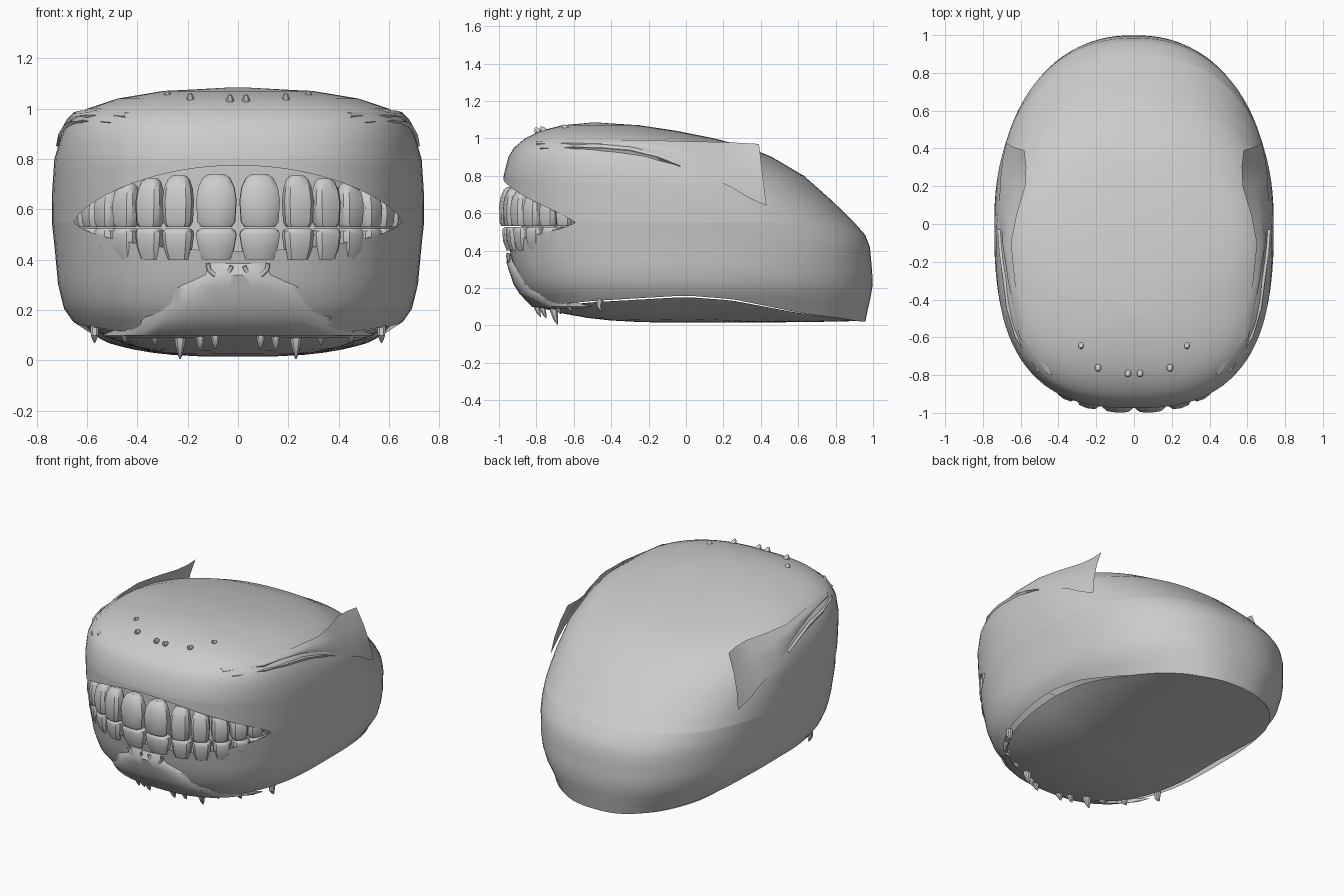
import bpy, math
from math import sin, cos, pi
from mathutils import Vector, Matrix

if "Cube" in bpy.data.objects:
    bpy.data.objects.remove(bpy.data.objects["Cube"])

# height: front y, back y, y of widest point, half width
RINGS = [(0.00, -.74, .955, 0, .55), (0.12, -.81, .98, 0, .63), (0.20, -.88, 1.0, 0, .69),
         (0.30, -.92, .995, 0, .715), (0.46, -.955, .98, 0, .73), (0.55, -.965, .90, 0, .74),
         (0.65, -.975, .80, -.02, .74), (0.80, -.975, .63, -.10, .73), (0.90, -.95, .46, -.20, .70),
         (0.95, -.92, .34, -.25, .67), (1.00, -.86, .15, -.32, .60), (1.04, -.78, -.05, -.38, .48),
         (1.07, -.66, -.25, -.44, .30), (1.085, -.50, -.48, -.49, .02)]
NF, NB = 2.6, 2.3
COLS = 96


def interp(table, t):
    """Linear lookup of a row table keyed on its first column."""
    if t <= table[0][0]:
        return table[0][1:]
    for a, b in zip(table, table[1:]):
        if t <= b[0]:
            k = (t - a[0]) / (b[0] - a[0])
            return [p + (q - p) * k for p, q in zip(a[1:], b[1:])]
    return table[-1][1:]


def skin(th, z):
    yf, yb, yc, w = interp(RINGS, z)
    c, s = cos(th), sin(th)
    n, r = (NF, yc - yf) if s < 0 else (NB, yb - yc)
    return Vector((math.copysign(abs(c) ** (2 / n), c) * w,
                   yc + math.copysign(abs(s) ** (2 / n), s) * r, z))


def skin_x(y, z):
    yf, yb, yc, w = interp(RINGS, z)
    n, r = (NF, yc - yf) if y < yc else (NB, yb - yc)
    return w * max(0, 1 - min(1, abs(y - yc) / r) ** n) ** (1 / n)


def skin_y(x, z):
    yf, yb, yc, w = interp(RINGS, z)
    return yc - (yc - yf) * max(0, 1 - min(1, abs(x) / w) ** NF) ** (1 / NF)


def add(name, verts, faces, angle=40):
    me = bpy.data.meshes.new(name)
    me.from_pydata([tuple(v) for v in verts], [], faces)
    me.validate()
    ob = bpy.data.objects.new(name, me)
    bpy.context.collection.objects.link(ob)
    bpy.ops.object.select_all(action='DESELECT')
    ob.select_set(True)
    bpy.context.view_layer.objects.active = ob
    bpy.ops.object.shade_smooth_by_angle(angle=math.radians(angle))
    return ob


def loft(name, rows, closed=False, caps=(False, False), angle=40):
    n = len(rows[0])
    verts = [v for r in rows for v in r]
    faces = [(i * n + j, i * n + (j + 1) % n, (i + 1) * n + (j + 1) % n, (i + 1) * n + j)
             for i in range(len(rows) - 1) for j in range(n if closed else n - 1)]
    if caps[0]:
        faces.append(tuple(range(n))[::-1])
    if caps[1]:
        faces.append(tuple(range(len(verts) - n, len(verts))))
    return add(name, verts, faces, angle)


def rim_z(y):
    return interp([(-.82, .10), (-.5, .13), (0, .16), (.25, .14), (.6, .07), (.96, .02)], y)[0]


def lips(x, front):
    k = max(0, 1 - (x / .65) ** 2) if front else 0
    return .55 - .115 * k ** .6, .55 + .225 * k ** .7


# Head skin: lower jaw and upper dome meet at the mouth corners
thetas = [2 * pi * (i + .5) / COLS for i in range(COLS)]
lower, upper = [[] for _ in range(9)], [[] for _ in range(5)]
for th in thetas:
    p = skin(th, .6)
    zl, zu = lips(p.x, sin(th) < 0)
    zr = rim_z(skin(th, .12).y)
    for i, row in enumerate(lower):
        row.append(skin(th, zr + (zl - zr) * i / 8))
    for i, row in enumerate(upper):
        row.append(skin(th, zu + (.8 - zu) * i / 4))
for z in (.85, .9, .93, .95, .975, 1, 1.02, 1.04, 1.055, 1.07, 1.078, 1.085):
    upper.append([skin(th, z) for th in thetas])
loft("lower_head", lower, True)
loft("upper_head", upper, True, (False, True))

# Underside
belly = []
for s in (.97, .9, .8, .65, .5, .3, .1):
    row = []
    for th in thetas:
        p = skin(th, .12)
        row.append((p.x * s, p.y * s, .015 + (rim_z(p.y) - .01) * s ** 3))
    belly.append(row)
loft("underside", belly, True, (False, True))

# Gum wall behind the teeth
gum = [[(x, skin_y(x, .6) + .09, z) for x in [(-.66 + 1.32 * i / 30) for i in range(31)]]
       for z in (.38, .55, .82)]
loft("gum_wall", gum)


def peg(name, origin, turn, w, d, rings, sides=10):
    """Lofted tooth: rings of (z, scale, y shift) around an origin."""
    m = Matrix.Translation(origin) @ Matrix.Rotation(turn, 4, 'Z')
    rows = []
    for z, s, dy in rings:
        row = []
        for i in range(sides):
            a = 2 * pi * (i + .5) / sides
            c, q = cos(a), sin(a)
            row.append(m @ Vector((math.copysign(abs(c) ** .7, c) * w * s,
                                   math.copysign(abs(q) ** .7, q) * d * s + dy, z)))
        rows.append(row)
    loft(name, rows, True, (True, True), 35)


def arch_y(x):
    return -.955 * max(0, 1 - (abs(x) / .68) ** NF) ** (1 / NF)


# Grinning teeth along an arch: centre x, width
for side in (-1, 1):
    for x0, w in ((.086, .165), (.238, .125), (.35, .115), (.445, .11), (.52, .105),
                  (.572, .10), (.61, .09)):
        x = x0 * side
        turn = math.atan2(arch_y(x + .01) - arch_y(x - .01), .02)
        top = .74 - .11 * (x0 / .65) ** 3
        h = top - .53
        peg("upper_tooth", (x, arch_y(x), .53), turn, w / 2, .046,
            [(0, .75, 0), (.02, .93, 0), (h * .5, 1, 0), (h * .75, .9, .004),
             (h * .93, .68, .01), (h, .4, .015)])
        peg("lower_tooth", (x, arch_y(x) + .015, .40), turn, w / 2, .044,
            [(0, .7, .01), (.05, .9, 0), (.1, 1, 0), (.115, .95, 0), (.125, .75, 0)])

# Fangs under the chin, and small nubs on the crown
for side in (-1, 1):
    for x, y, n in ((.23, -.70, .115), (.15, -.76, .08), (.09, -.79, .075), (.33, -.68, .06),
                    (.45, -.62, .05), (.57, -.46, .05)):
        r = .012 + n * .12
        peg("fang", (x * side, y, .12), 0, r, r,
            [(.02, 1, 0), (-n * .4, .85, -.006), (-n * .8, .45, .004), (-n, .1, .012)], 8)
    for x, y, z in ((.28, -.64, 1.045), (.19, -.76, 1.035), (.032, -.79, 1.03)):
        peg("crown_nub", (x * side, y, z), 0, .017, .022,
            [(-.02, 1, .01), (.008, .95, 0), (.022, .6, -.008), (.028, .2, -.012)], 8)

# Chin snout: raised patch that widens into a ledge
rows = []
for z, w, out in ((.385, .11, .0), (.34, .13, .03), (.29, .24, .028), (.22, .27, .032),
                  (.17, .37, .035), (.10, .54, .025), (.09, .50, -.03)):
    row = []
    for i in range(17):
        u = -1 + i / 8
        row.append((u * w, skin_y(u * w, z) - out * (1 - u ** 4) - .002, z))
    rows.append(row)
loft("chin_snout", rows)

for side in (-1, 1):
    # Nostril ridge
    cu = bpy.data.curves.new("nostril", 'CURVE')
    cu.dimensions, cu.bevel_depth, cu.bevel_resolution = '3D', .009, 2
    sp = cu.splines.new('POLY')
    pts = [(.025, .375), (.035, .35), (.065, .335), (.095, .34), (.115, .36), (.12, .385)]
    sp.points.add(len(pts) - 1)
    for p, (x, z) in zip(sp.points, pts):
        p.co = (x * side, skin_y(x, z) - .018, z, 1)
    bpy.context.collection.objects.link(bpy.data.objects.new("nostril_ridge", cu))

    # Temple flap: fold along the brow that stands free at its rear end
    rows = []
    for y, zt, xt, zb in ((-.8, .985, .43, .965), (-.6, .995, .57, .965), (-.3, .992, .63, .955),
                          (-.1, .987, .65, .90), (.05, .983, .62, .82), (.2, .98, .575, .74),
                          (.3, .975, .57, .68), (.39, .97, .58, .64)):
        xb = skin_x(y, zb) + .003
        rows.append([(side * (xb + (xt - xb) * k + .03 * k * (1 - k) * 2),
                      y + .04 * (1 - k) * (y > .1), zb + (zt - zb) * k) for k in (0, .33, .67, 1)])
    loft("temple_flap", rows)

    # Closed-lid crease
    rows = []
    for y, z, h in ((-.78, .945, .003), (-.6, .948, .008), (-.45, .94, .012), (-.3, .925, .014),
                    (-.15, .89, .012), (-.03, .85, .003)):
        rows.append([(side * (skin_x(y, z + k * h) + o), y, z + k * h)
                     for k, o in ((1, -.004), (.6, .014), (-1, -.004))])
    loft("lid_crease", rows, False, (False, False), 25)
